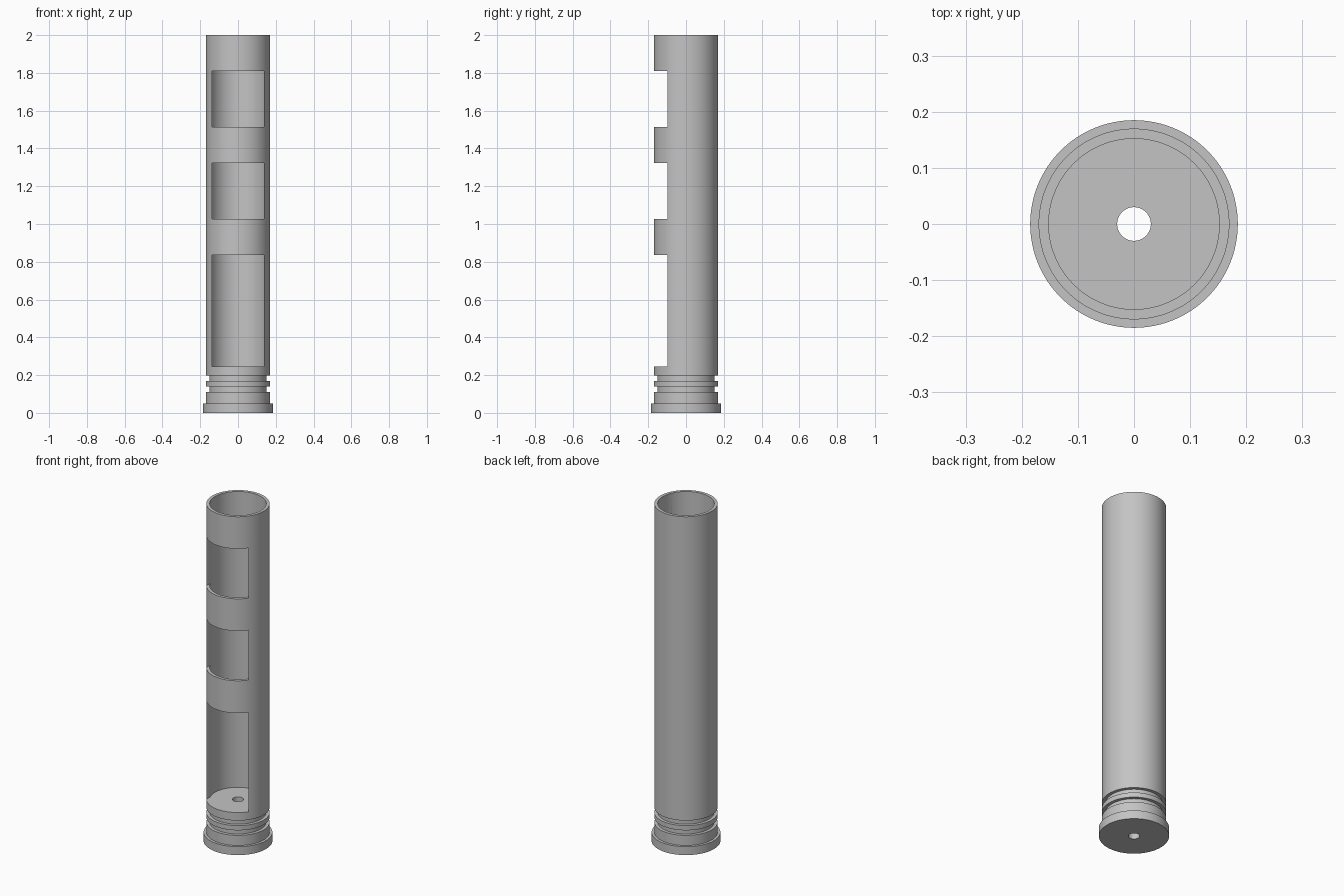
import bpy
import bmesh
import math

cube = bpy.data.objects.get("Cube")
if cube:
    bpy.data.objects.remove(cube, do_unlink=True)

grey = bpy.data.materials.new("plain grey")
grey.use_nodes = True
GREY = (0.55, 0.55, 0.55, 1)
grey.diffuse_color = GREY
grey.node_tree.nodes["Principled BSDF"].inputs["Base Color"].default_value = GREY

SEGMENTS = 128
R_TUBE, R_BORE, R_BASE, R_HOLE = 0.17, 0.152, 0.185, 0.03
FLOOR = 0.245


def add_object(name, bm):
    bmesh.ops.recalc_face_normals(bm, faces=bm.faces)
    mesh = bpy.data.meshes.new(name)
    bm.to_mesh(mesh)
    bm.free()
    mesh.materials.append(grey)
    obj = bpy.data.objects.new(name, mesh)
    bpy.context.collection.objects.link(obj)
    return obj


def lathe(name, profile):
    """Revolve a closed (radius, height) outline around z."""
    bm = bmesh.new()
    verts = [bm.verts.new((r, 0, z)) for r, z in profile]
    edges = [bm.edges.new((v, verts[(i + 1) % len(verts)])) for i, v in enumerate(verts)]
    bmesh.ops.spin(bm, geom=verts + edges, cent=(0, 0, 0), axis=(0, 0, 1),
                   angle=2 * math.pi, steps=SEGMENTS, use_merge=True)
    bmesh.ops.remove_doubles(bm, verts=bm.verts, dist=1e-5)
    return add_object(name, bm)


# Hollow tube with flanged foot, two ring grooves and a drilled floor
tube = lathe("slotted_tube", [
    (R_HOLE, 0), (R_BASE, 0), (R_BASE, 0.05),
    (R_TUBE, 0.05), (R_TUBE, 0.11), (R_BORE, 0.11), (R_BORE, 0.14),
    (R_TUBE, 0.14), (R_TUBE, 0.168), (R_BORE, 0.168), (R_BORE, 0.198),
    (R_TUBE, 0.198), (R_TUBE, 2.0), (R_BORE, 2.0), (R_BORE, FLOOR), (R_HOLE, FLOOR),
])

# Window cutters for the front wall
bm = bmesh.new()
for low, high in [(FLOOR + 0.0005, 0.835), (1.027, 1.323), (1.513, 1.81)]:
    box = bmesh.ops.create_cube(bm, size=1)["verts"]
    bmesh.ops.scale(bm, verts=box, vec=(0.276, 0.3, high - low))
    bmesh.ops.translate(bm, verts=box, vec=(0, -0.15, (low + high) / 2))
cutter = add_object("window_cutter", bm)
cutter.hide_render = True

cut = tube.modifiers.new("windows", "BOOLEAN")
cut.operation = "DIFFERENCE"
cut.solver = "EXACT"
cut.object = cutter
bpy.context.view_layer.objects.active = tube
tube.select_set(True)
bpy.ops.object.modifier_apply(modifier=cut.name)
bpy.data.objects.remove(cutter, do_unlink=True)

# Smooth round walls, crisp rims
bpy.ops.object.shade_smooth_by_angle(angle=math.radians(30))
